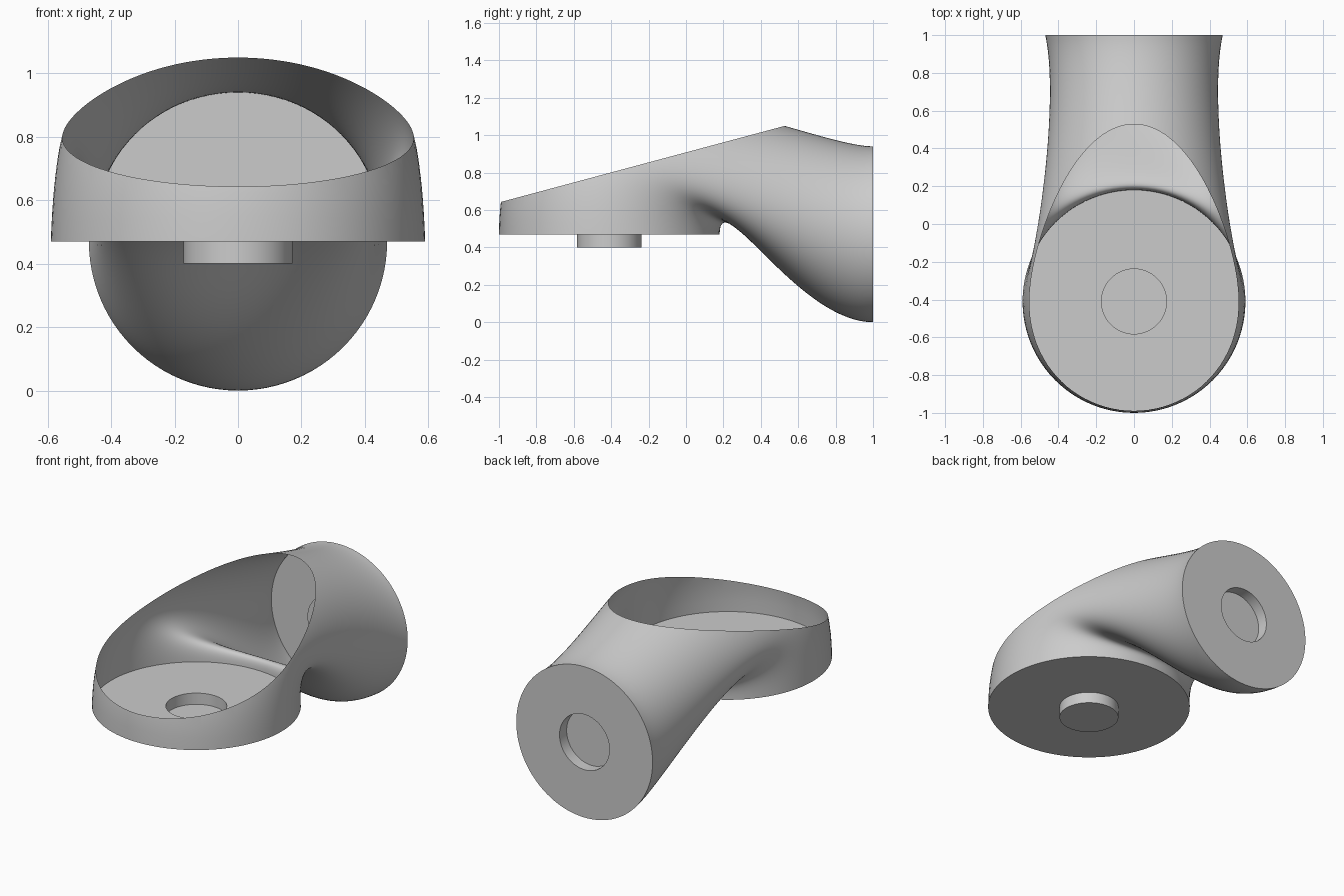
import bpy, bmesh
from math import sin, cos, tau
from mathutils import Vector

if "Cube" in bpy.data.objects:
    bpy.data.objects.remove(bpy.data.objects["Cube"])

SEG, STEPS = 96, 48
R_BASE, R_END, R_PEG = 0.59, 0.47, 0.172
CY, CZ = -0.41, 0.47          # base centre y, height of both centres
DEPTH = 0.07


def finish(bm, name):
    me = bpy.data.meshes.new(name)
    bm.to_mesh(me)
    bm.free()
    ob = bpy.data.objects.new(name, me)
    bpy.context.collection.objects.link(ob)
    bpy.ops.object.select_all(action='DESELECT')
    ob.select_set(True)
    bpy.context.view_layer.objects.active = ob
    bpy.ops.object.shade_smooth_by_angle(angle=0.6)
    return ob


def skin(bm, rings):
    """Join successive closed rings of points with quads."""
    loops = [[bm.verts.new(p) for p in r] for r in rings]
    for a, b in zip(loops, loops[1:]):
        for i in range(SEG):
            j = (i + 1) % SEG
            bm.faces.new((a[i], a[j], b[j], b[i]))
    return loops


def base_point(a, r, drop=0.0):
    return Vector((r * sin(a), CY - r * cos(a), CZ - drop))


def end_point(a, r, inset=0.0):
    return Vector((r * sin(a), 1.0 - inset, CZ + r * cos(a)))


angles = [tau * i / SEG for i in range(SEG)]


# Elbow wall: one bezier per angle, from the base circle to the end circle
def wall_point(a, t):
    p0, p3 = base_point(a, R_BASE), end_point(a, R_END)
    p1 = p0 + Vector((-0.03 * sin(a), 0, 0.80 + 0.52 * cos(a)))
    p2 = p3 + Vector((-0.09 * sin(a), -0.40, 0))
    s = 1 - t
    return p0 * s**3 + p1 * (3 * t * s * s) + p2 * (3 * t * t * s) + p3 * t**3


bm = bmesh.new()
skin(bm, [[wall_point(a, k / STEPS) for a in angles] for k in range(STEPS + 1)])

# Sloping cut that opens the top
bmesh.ops.bisect_plane(bm, geom=bm.verts[:] + bm.edges[:] + bm.faces[:],
                       plane_co=(0, -1, 0.64), plane_no=(0, -0.268, 1),
                       clear_outer=True)
bmesh.ops.recalc_face_normals(bm, faces=bm.faces[:])
finish(bm, "elbow_wall")


# End plates with a stepped round centre: peg under the base, socket at the back
def plate(name, point, radius):
    bm = bmesh.new()
    loops = skin(bm, [[point(a, r, d) for a in angles] for r, d in
                      ((radius, 0), (R_PEG, 0), (R_PEG, DEPTH))])
    bm.faces.new(loops[-1])
    bmesh.ops.recalc_face_normals(bm, faces=bm.faces[:])
    return finish(bm, name)


plate("base_plate_with_peg", base_point, R_BASE)
plate("back_plate_with_socket", end_point, R_END)
